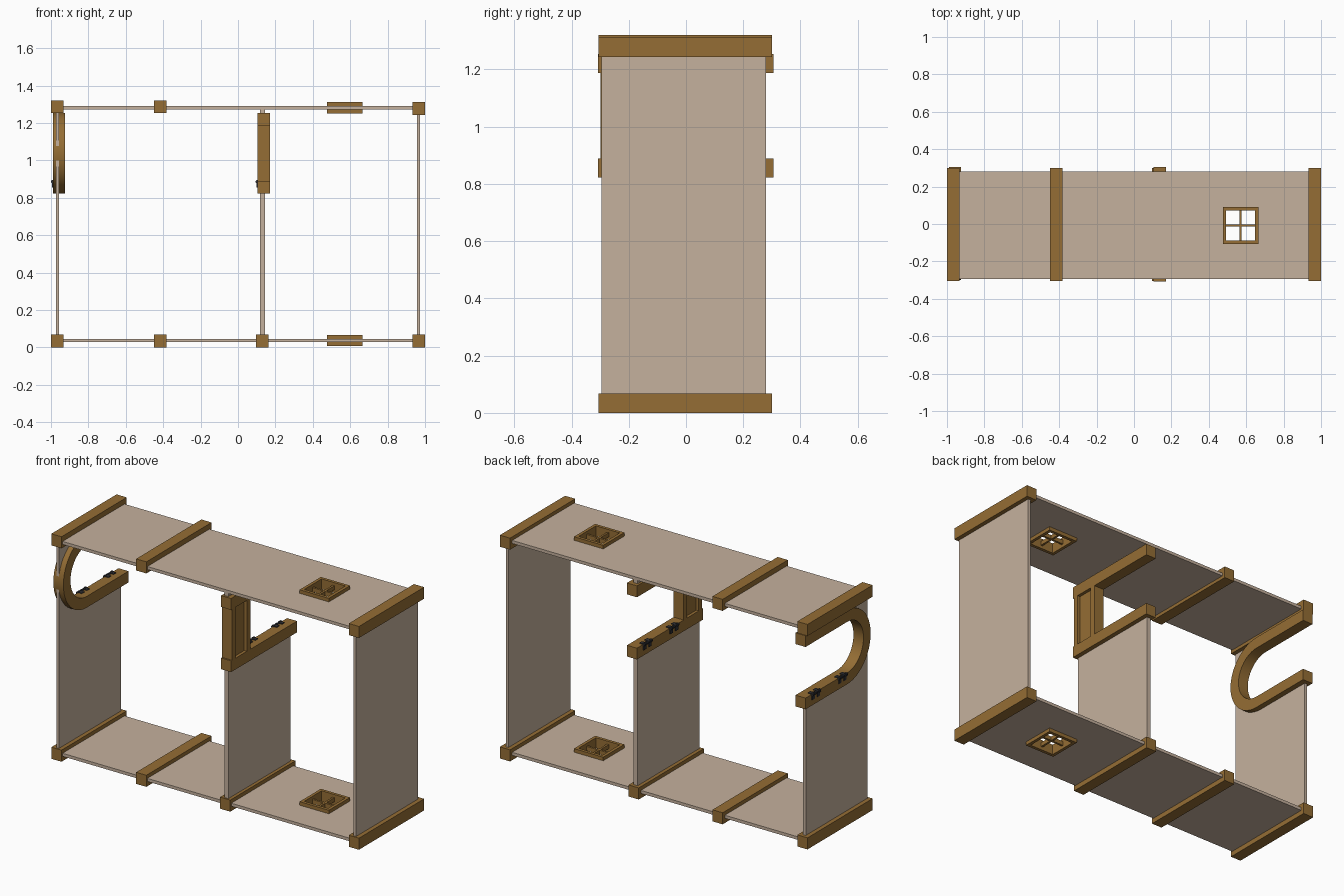
import bpy, bmesh, math
from mathutils import Matrix, Vector

if "Cube" in bpy.data.objects:
    bpy.data.objects.remove(bpy.data.objects["Cube"])


def material(name, rgb):
    m = bpy.data.materials.new(name)
    m.use_nodes = True
    m.diffuse_color = (*rgb, 1)
    m.node_tree.nodes["Principled BSDF"].inputs["Base Color"].default_value = (*rgb, 1)
    return m


WOOD = material("brown_wood", (0.30, 0.155, 0.035))
PLASTER = material("beige_plaster", (0.56, 0.44, 0.34))
IRON = material("dark_iron", (0.03, 0.03, 0.035))


def finish(bm, name, mat):
    bmesh.ops.recalc_face_normals(bm, faces=bm.faces)
    mesh = bpy.data.meshes.new(name)
    bm.to_mesh(mesh)
    bm.free()
    mesh.materials.append(mat)
    obj = bpy.data.objects.new(name, mesh)
    bpy.context.collection.objects.link(obj)
    return obj


def add_box(bm, x, y, z):
    size = [b - a for a, b in (x, y, z)]
    mid = [(a + b) / 2 for a, b in (x, y, z)]
    bmesh.ops.create_cube(bm, size=1, matrix=Matrix.Translation(mid) @ Matrix.Diagonal((*size, 1)))


def boxes(name, mat, *parts):
    bm = bmesh.new()
    for p in parts:
        add_box(bm, *p)
    return finish(bm, name, mat)


def prism(name, mat, profile, x0, x1):
    # Extrude a (y, z) outline along x
    bm = bmesh.new()
    face = bm.faces.new([bm.verts.new((x0, y, z)) for y, z in profile])
    ext = bmesh.ops.extrude_face_region(bm, geom=[face])
    moved = [v for v in ext["geom"] if isinstance(v, bmesh.types.BMVert)]
    bmesh.ops.translate(bm, verts=moved, vec=(x1 - x0, 0, 0))
    return finish(bm, name, mat)


def smooth(obj):
    obj.data.shade_smooth()
    obj.data.set_sharp_from_angle(angle=math.radians(35))


BEAM_Y = (-0.305, 0.30)
PANEL_Y = (-0.295, 0.28)
WIN_X, WIN_Y = (0.475, 0.665), (-0.107, 0.09)
HALF = 0.033

# Floor and ceiling beams
for name, x, z in (("floor_beam_right", -0.966, 0), ("floor_beam_inner", -0.415, 0),
                   ("floor_beam_middle", 0.13, 0), ("floor_beam_left", 0.966, 0),
                   ("ceiling_beam_right", -0.966, 1.253), ("ceiling_beam_inner", -0.415, 1.253),
                   ("ceiling_beam_left", 0.966, 1.243)):
    boxes(name, WOOD, ((x - HALF, x + HALF), BEAM_Y, (z, z + 0.068)))


def slab(name, z):
    # Horizontal panel with a square window opening
    xs = (-0.97, WIN_X[0] + 0.01, WIN_X[1] - 0.01, 0.97)
    ys = (PANEL_Y[0], WIN_Y[0] + 0.01, WIN_Y[1] - 0.01, PANEL_Y[1])
    bm = bmesh.new()
    grid = [[bm.verts.new((x, y, z)) for y in ys] for x in xs]
    for i in range(3):
        for j in range(3):
            if (i, j) != (1, 1):
                bm.faces.new((grid[i][j], grid[i + 1][j], grid[i + 1][j + 1], grid[i][j + 1]))
    obj = finish(bm, name, PLASTER)
    mod = obj.modifiers.new("thickness", "SOLIDIFY")
    mod.thickness = 0.018
    mod.offset = 0


def window(name, z):
    # Square frame with a thinner cross of glazing bars
    (x0, x1), (y0, y1), w, b = WIN_X, WIN_Y, 0.018, 0.006
    zz, zb = (z - 0.03, z + 0.03), (z - 0.012, z + 0.012)
    mx, my = (x0 + x1) / 2, (y0 + y1) / 2
    boxes(name, WOOD,
          ((x0, x1), (y0, y0 + w), zz), ((x0, x1), (y1 - w, y1), zz),
          ((x0, x0 + w), (y0 + w, y1 - w), zz), ((x1 - w, x1), (y0 + w, y1 - w), zz),
          ((mx - b, mx + b), (y0 + w, y1 - w), zb), ((x0 + w, x1 - w), (my - b, my + b), zb))


for level, z in (("floor", 0.037), ("ceiling", 1.281)):
    slab(level + "_panel", z)
    window(level + "_window", z)

# Full end wall and half-height middle wall
boxes("left_wall", PLASTER, ((0.957, 0.974), PANEL_Y, (0.06, 1.25)))
boxes("middle_wall", PLASTER, ((0.118, 0.144), PANEL_Y, (0.06, 0.83)),
      ((0.118, 0.144), PANEL_Y, (1.245, 1.275)))

# Counter opening of the middle wall with a framed panel at the front
mx, rail_y = (0.105, 0.17), (-0.307, 0.305)
boxes("middle_counter", WOOD, (mx, rail_y, (0.822, 0.888)))
boxes("middle_header", WOOD, (mx, rail_y, (1.187, 1.254)))
boxes("middle_posts", WOOD, (mx, (-0.298, -0.268), (0.888, 1.187)),
      (mx, (-0.16, -0.128), (0.888, 1.187)))
boxes("middle_post_panel", WOOD, ((0.122, 0.152), (-0.268, -0.16), (0.888, 1.187)))

# Rounded counter opening of the right wall
CY, CZ, R, T, END = -0.083, 1.038, 0.216, 0.066, 0.305


def arc(r, steps=24):
    angles = [math.pi / 2 + math.pi * i / steps for i in range(steps + 1)]
    return [(CY + r * math.cos(a), CZ + r * math.sin(a)) for a in angles]


outer, inner = arc(R), arc(R - T)
trim = ([(END, CZ + R)] + outer + [(END, CZ - R), (END, CZ - R + T)]
        + inner[::-1] + [(END, CZ + R - T)])
smooth(prism("rounded_opening_trim", WOOD, trim, -0.99, -0.925))

# Wall wraps around the front of the rounded opening
hole = arc(R - 0.02)
wall = ([(PANEL_Y[1], 0.06), (PANEL_Y[0], 0.06), (PANEL_Y[0], 1.275), (PANEL_Y[1], 1.275),
         (PANEL_Y[1], CZ + R - 0.02)] + hole + [(PANEL_Y[1], CZ - R + 0.02)])
prism("right_wall", PLASTER, wall, -0.974, -0.957)


def hinge(name, x, y):
    # Pin with knuckles and two leaves on the counter's edge
    bm = bmesh.new()
    turn = Matrix.Rotation(math.pi / 2, 4, "X")
    for dy, r, depth in ((0, 0.005, 0.076), (-0.032, 0.01, 0.014), (0, 0.009, 0.02), (0.032, 0.01, 0.014)):
        bmesh.ops.create_cone(bm, cap_ends=True, segments=10, radius1=r, radius2=r, depth=depth,
                              matrix=Matrix.Translation(Vector((x, y + dy, 0.886))) @ turn)
    for s in (-0.024, 0.024):
        add_box(bm, (x - 0.004, x + 0.004), (y + s - 0.012, y + s + 0.012), (0.855, 0.88))
        add_box(bm, (x, x + 0.025), (y + s - 0.012, y + s + 0.012), (0.885, 0.892))
    smooth(finish(bm, name, IRON))


for side, x in (("right", -0.99), ("middle", 0.104)):
    hinge(side + "_back_hinge", x, 0.212)
    hinge(side + "_front_hinge", x, -0.035)
